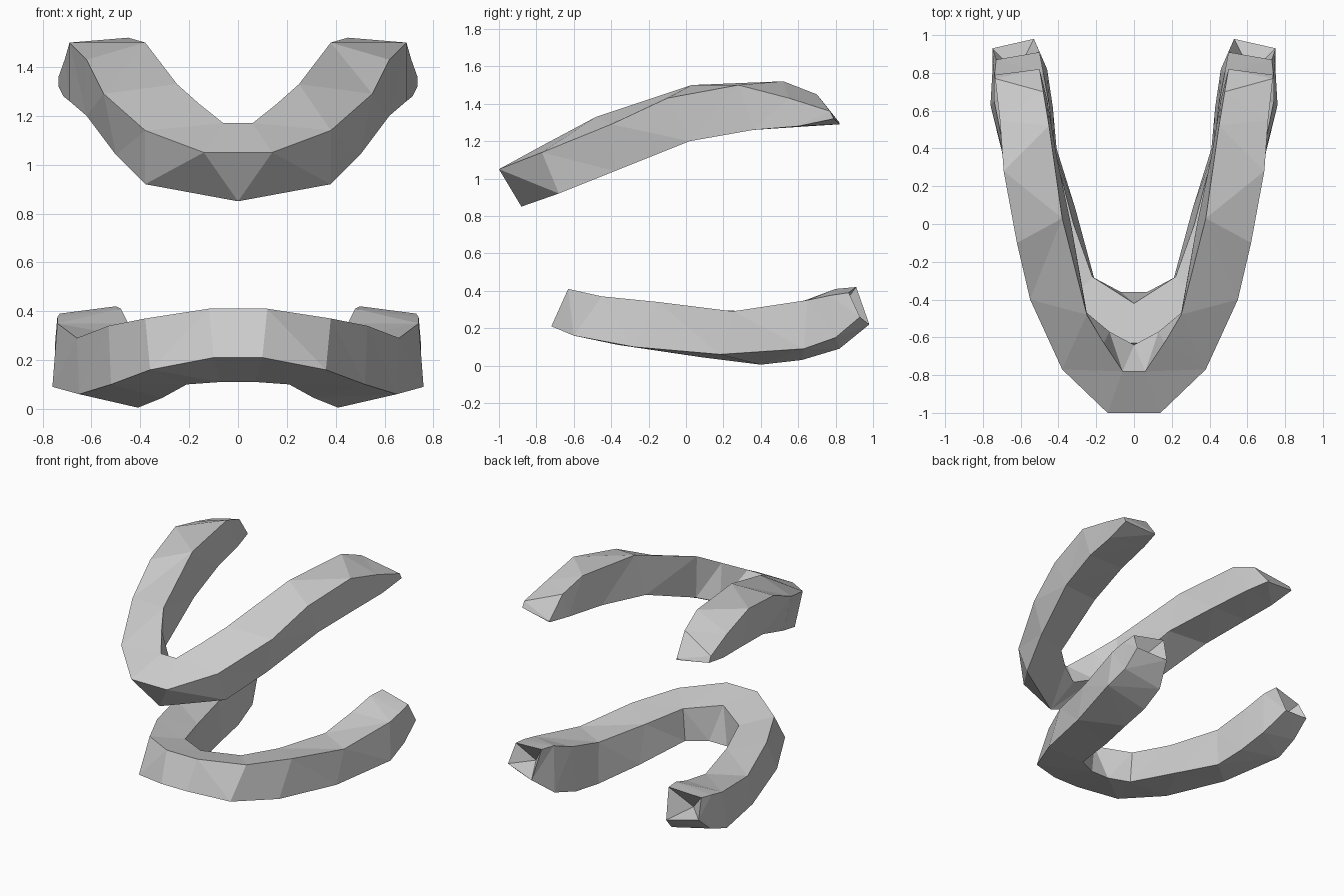
import bpy, bmesh
from mathutils import Vector

if "Cube" in bpy.data.objects:
    bpy.data.objects.remove(bpy.data.objects["Cube"])


def arch(name, rails, pit=None):
    """Loft four edge rails (front to back), mirrored across x, into a closed horseshoe."""
    bm = bmesh.new()
    stations = list(zip(*rails))
    path = [[(-x, y, z) for x, y, z in s] for s in reversed(stations)] + stations
    rings = [[bm.verts.new(p) for p in s] for s in path]
    for a, b in zip(rings, rings[1:]):
        for i in range(4):
            j = (i + 1) % 4
            bm.faces.new((a[i], a[j], b[j], b[i]))
    # ends: flat, or hollowed towards a pit point
    for ring, side in ((rings[0], -1), (rings[-1], 1)):
        if pit:
            c = bm.verts.new(Vector((pit[0] * side, pit[1], pit[2])))
            for i in range(4):
                bm.faces.new((ring[i], ring[(i + 1) % 4], c))
        else:
            bm.faces.new(ring)
    bmesh.ops.remove_doubles(bm, verts=bm.verts, dist=0.001)
    bmesh.ops.triangulate(bm, faces=bm.faces)
    bmesh.ops.recalc_face_normals(bm, faces=bm.faces)
    mesh = bpy.data.meshes.new(name)
    bm.to_mesh(mesh)
    bm.free()
    obj = bpy.data.objects.new(name, mesh)
    bpy.context.collection.objects.link(obj)
    return obj


# upper arch: outer top, inner top, inner bottom, outer bottom edges
upper_outer_top = [(.14, -1, 1.05), (.38, -.77, 1.14), (.55, -.40, 1.29), (.62, -.10, 1.43),
                   (.69, .28, 1.50), (.71, .55, 1.43), (.735, .77, 1.36)]
upper_inner_top = [(.06, -.78, 1.17), (.16, -.63, 1.25), (.25, -.48, 1.33), (.38, .03, 1.50),
                   (.45, .52, 1.52), (.48, .70, 1.45), (.50, .82, 1.30)]
upper_inner_bottom = [(0, -.64, .96), (.13, -.57, 1.0), (.25, -.47, 1.04), (.33, -.02, 1.21),
                      (.41, .36, 1.26), (.46, .66, 1.28), (.50, .82, 1.29)]
upper_outer_bottom = [(0, -.88, .85), (.38, -.68, .92), (.50, -.38, 1.04), (.62, .02, 1.20),
                      (.69, .36, 1.26), (.715, .60, 1.28), (.735, .79, 1.32)]
arch("upper_gum_arch", [upper_outer_top, upper_inner_top, upper_inner_bottom, upper_outer_bottom])

# lower arch, with ragged hollow back ends
lower_outer_top = [(.12, -.63, .41), (.38, -.45, .37), (.53, -.15, .34), (.66, .25, .29),
                   (.74, .65, .35), (.74, .77, .375), (.73, .87, .39)]
lower_inner_top = [(0, -.42, .36), (.22, -.28, .33), (.32, .0, .30), (.42, .38, .29),
                   (.45, .64, .35), (.48, .80, .41), (.50, .91, .42)]
lower_inner_bottom = [(.07, -.36, .11), (.21, -.29, .10), (.31, .08, .045), (.41, .40, .005),
                      (.43, .62, .03), (.46, .82, .09), (.53, .98, .22)]
lower_outer_bottom = [(.10, -.72, .21), (.36, -.60, .16), (.52, -.28, .10), (.65, .18, .06),
                      (.76, .63, .09), (.75, .80, .15), (.75, .93, .26)]
arch("lower_gum_arch", [lower_outer_top, lower_inner_top, lower_inner_bottom, lower_outer_bottom],
     pit=(.62, .80, .27))
